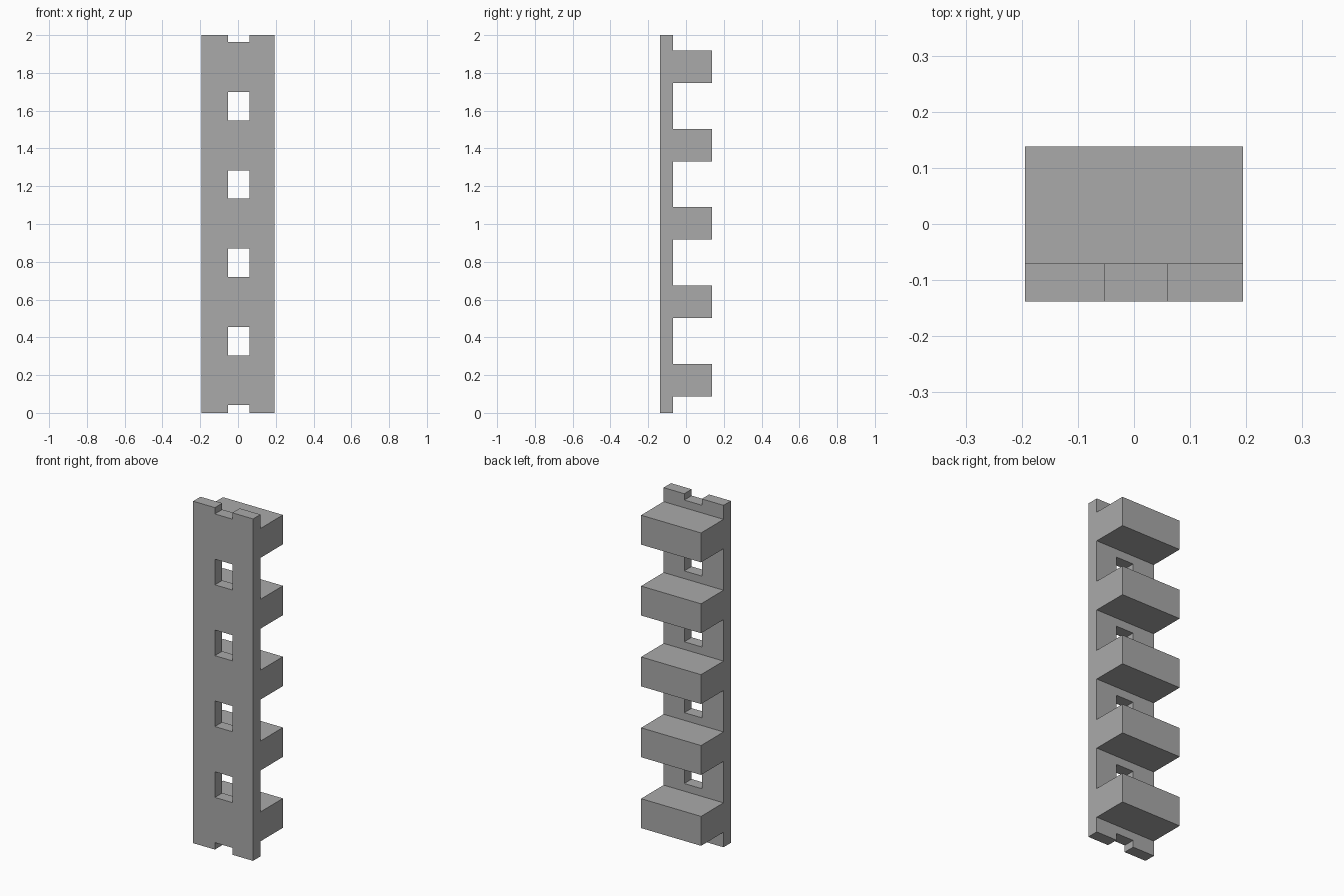
import bpy
import bmesh
from mathutils import Matrix, Vector

cube = bpy.data.objects.get("Cube")
if cube:
    bpy.data.objects.remove(cube)

HEIGHT, PITCH, TEETH = 2.0, 0.4145, 5
LEFT, RIGHT = 0.194, -0.194
FRONT, PLATE_BACK, BACK = -0.138, -0.07, 0.138
TOOTH_START, TOOTH_HEIGHT = 0.088, 0.172
HOLE_START, HOLE_HEIGHT = 0.305, 0.15
HOLE_RIGHT, HOLE_LEFT = -0.053, 0.06

grey = bpy.data.materials.new("plain grey")
grey.use_nodes = True
colour = (0.4, 0.4, 0.4, 1)
grey.diffuse_color = colour
grey.node_tree.nodes["Principled BSDF"].inputs["Base Color"].default_value = colour


def make_object(name, bm):
    bmesh.ops.recalc_face_normals(bm, faces=bm.faces[:])
    mesh = bpy.data.meshes.new(name)
    bm.to_mesh(mesh)
    bm.free()
    mesh.materials.append(grey)
    obj = bpy.data.objects.new(name, mesh)
    bpy.context.collection.objects.link(obj)
    return obj


def add_box(bm, low, high):
    low, high = Vector(low), Vector(high)
    matrix = Matrix.Translation((low + high) / 2) @ Matrix.Diagonal((high - low).to_4d())
    matrix[3][3] = 1
    bmesh.ops.create_cube(bm, size=1, matrix=matrix)


# Toothed rack: comb-shaped side profile extruded across the width
profile = [(FRONT, HEIGHT), (FRONT, 0), (PLATE_BACK, 0)]
for i in range(TEETH):
    low = TOOTH_START + i * PITCH
    high = low + TOOTH_HEIGHT
    profile += [(PLATE_BACK, low), (BACK, low), (BACK, high), (PLATE_BACK, high)]
profile.append((PLATE_BACK, HEIGHT))

bm = bmesh.new()
side = bm.faces.new([bm.verts.new((RIGHT, y, z)) for y, z in profile])
extruded = bmesh.ops.extrude_face_region(bm, geom=[side], use_keep_orig=True)
moved = [v for v in extruded["geom"] if isinstance(v, bmesh.types.BMVert)]
bmesh.ops.translate(bm, verts=moved, vec=(LEFT - RIGHT, 0, 0))
rack = make_object("toothed_rack", bm)

# Holes between the teeth, plus the open notches at both ends
bm = bmesh.new()
for i in range(-1, TEETH):
    low = HOLE_START + i * PITCH
    add_box(bm, (HOLE_RIGHT, FRONT - 0.1, low),
            (HOLE_LEFT, BACK + 0.1, low + HOLE_HEIGHT))
cutter = make_object("hole_cutter", bm)
cutter.hide_render = True

# Cut the holes, then drop the cutter
cut = rack.modifiers.new("holes", "BOOLEAN")
cut.operation = "DIFFERENCE"
cut.solver = "EXACT"
cut.object = cutter
bpy.context.view_layer.objects.active = rack
bpy.ops.object.modifier_apply(modifier=cut.name)
bpy.data.objects.remove(cutter)
